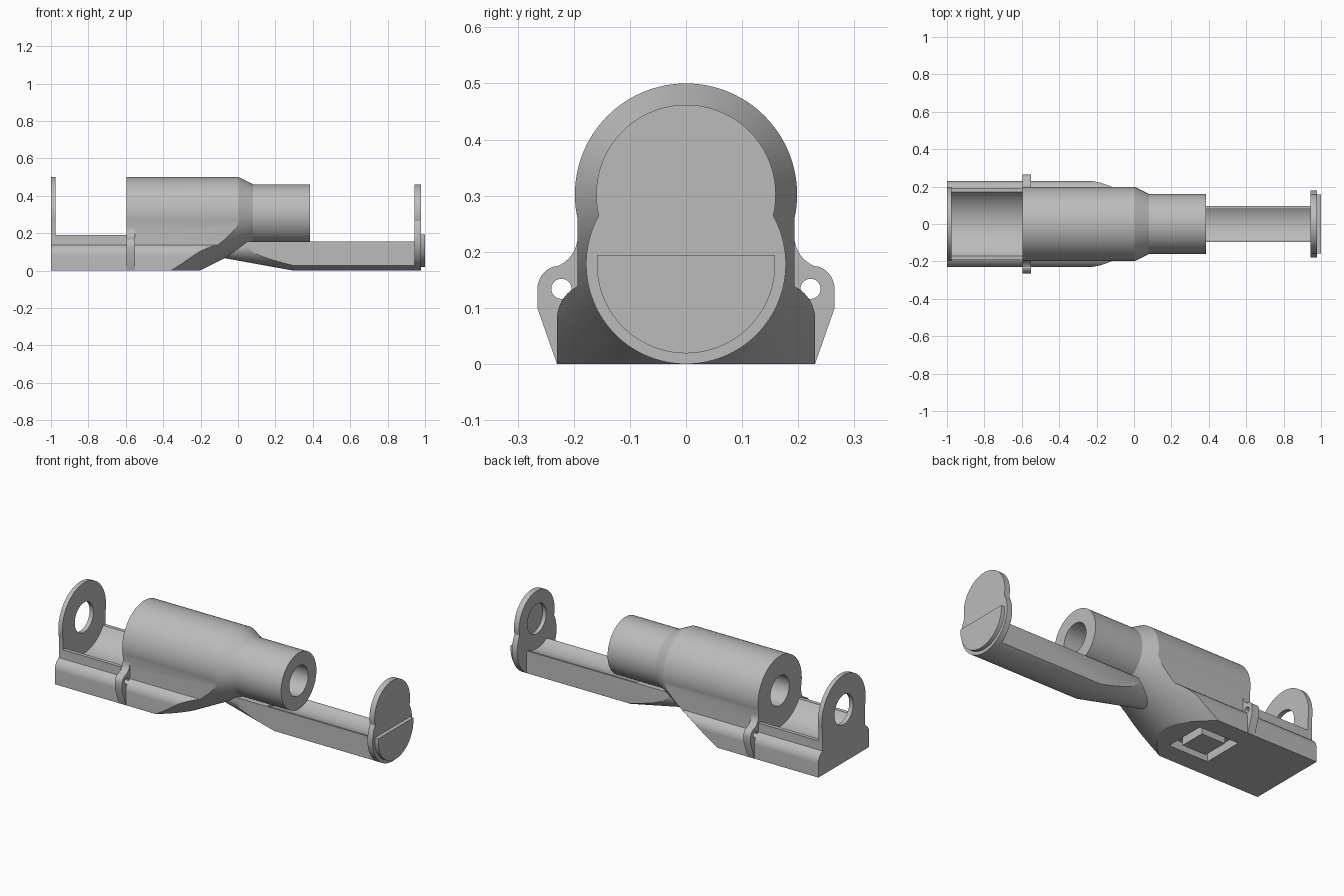
import bpy, bmesh, math

if "Cube" in bpy.data.objects:
    bpy.data.objects.remove(bpy.data.objects["Cube"])

grey = bpy.data.materials.new("plain_grey")
grey.diffuse_color = (0.5, 0.5, 0.5, 1)
grey.use_nodes = True
grey.node_tree.nodes["Principled BSDF"].inputs["Base Color"].default_value = grey.diffuse_color


def arc(cy, cz, r, a0, a1, n=24):
    """Arc points in the yz plane, angles in degrees."""
    angles = [math.radians(a0 + (a1 - a0) * i / n) for i in range(n + 1)]
    return [(cy + r * math.cos(a), cz + r * math.sin(a)) for a in angles]


def mirrored(half):
    """Close a right-hand half profile (bottom to top) with its mirror image."""
    return half + [(-y, z) for y, z in reversed(half) if abs(y) > 1e-5]


def loft(name, sections):
    """Solid through (x, yz points) sections."""
    bm = bmesh.new()
    rings = [[bm.verts.new((x, y, z)) for y, z in pts] for x, pts in sections]
    n = len(rings[0])
    bm.faces.new(rings[0])
    bm.faces.new(rings[-1])
    for a, b in zip(rings, rings[1:]):
        for i in range(n):
            bm.faces.new((a[i], a[(i + 1) % n], b[(i + 1) % n], b[i]))
    bmesh.ops.recalc_face_normals(bm, faces=bm.faces)
    mesh = bpy.data.meshes.new(name)
    bm.to_mesh(mesh)
    bm.free()
    mesh.materials.append(grey)
    ob = bpy.data.objects.new(name, mesh)
    bpy.context.collection.objects.link(ob)
    return ob


def prism(name, pts, x0, x1):
    return loft(name, [(x0, pts), (x1, pts)])


def circle(cz, r, n=72):
    return arc(0, cz, r, 0, 360, n)[:-1]


def box(name, x0, x1, y, z0, z1):
    return prism(name, [(-y, z0), (y, z0), (y, z1), (-y, z1)], x0, x1)


def combine(ob, other, op):
    """Apply a boolean and discard the helper."""
    other.hide_render = True
    mod = ob.modifiers.new(op, 'BOOLEAN')
    mod.object, mod.operation, mod.solver = other, op, 'EXACT'
    bpy.context.view_layer.objects.active = ob
    bpy.ops.object.modifier_apply(modifier=mod.name)
    bpy.data.objects.remove(other)


AXIS = 0.302   # height of the bore axis
LOW = 0.178    # height of the handle axis

# Main body: keel profile clipped by a long cone that tapers to the nose
half = [(0.23, 0)] + arc(0.165, 0.08, 0.065, 0, 64, 10) + [(0.193, 0.145)]
half += arc(0, AXIS, 0.198, -12.8, 90, 36)
body = prism("body", mirrored(half), -1.0, 0.12)
taper = loft("taper_helper", [(-1.2, circle(AXIS, 0.80, 96)),
                              (0.08, circle(AXIS, 0.16, 96)),
                              (0.30, circle(AXIS, 0.16, 96))])
combine(body, taper, 'INTERSECT')

# Open trough between the rear plate and the barrel
half = arc(0, AXIS, 0.205, -90, -33.1, 24) + [(0.4, 0.19), (0.4, 0.7)]
combine(body, prism("trough_helper", mirrored(half), -0.975, -0.595), 'DIFFERENCE')

# Nose tube and through bore
combine(body, prism("nose_helper", circle(AXIS, 0.16, 96), 0.10, 0.385), 'UNION')
combine(body, prism("bore_helper", circle(AXIS, 0.085), -1.1, 0.5), 'DIFFERENCE')

# Square ring recess under the base
ring = box("ring_helper", -0.58, -0.33, 0.12, -0.05, 0.05)
combine(ring, box("island_helper", -0.53, -0.38, 0.075, -0.1, 0.1), 'DIFFERENCE')
combine(body, ring, 'DIFFERENCE')

# Pierced ears on both sides of the barrel
for side, label in ((1, "right"), (-1, "left")):
    pts = [(0.18, 0), (0.23, 0), (0.265, 0.10)]
    pts += arc(0.222, 0.133, 0.043, 0, 70, 8)
    pts += arc(0.251, 0.228, 0.058, 250, 180, 8) + [(0.18, 0.228)]
    ear = prism(label + "_ear", [(side * y, z) for y, z in pts], -0.595, -0.55)
    hole = prism("ear_hole_helper", arc(side * 0.222, 0.134, 0.018, 0, 360, 24)[:-1], -0.7, -0.5)
    combine(ear, hole, 'DIFFERENCE')

# Handle bar: flat sides, round belly, pointed root
half = arc(0, LOW, 0.178, -90, -57.75, 16) + [(0.095, 0.155)]
bar = prism("handle_bar", mirrored(half), -0.10, 0.95)
root = loft("root_helper", [(-0.10, circle(0.117, 0.045, 96)),
                            (0.30, circle(LOW, 0.1785, 96)),
                            (1.0, circle(LOW, 0.1785, 96))])
combine(bar, root, 'INTERSECT')
combine(bar, prism("groove_helper", circle(AXIS, 0.17, 96), 0.25, 1.0), 'DIFFERENCE')

# End plate of two merged discs, with a blind hole facing the nose
half = arc(0, LOW, 0.178, -90, 28.9, 40) + arc(0, AXIS, 0.16, -13.4, 90, 36)
plate = prism("end_plate", mirrored(half), 0.945, 0.978)
combine(plate, prism("blind_helper", circle(AXIS, 0.085), 0.9, 0.968), 'DIFFERENCE')

# Raised half disc on the outer face
pts = arc(0, LOW, 0.159, 174, 366, 48)
prism("half_disc", pts, 0.975, 1.0)

# Smooth curved surfaces, keep edges sharp
bpy.ops.object.select_all(action='DESELECT')
for ob in bpy.context.collection.objects:
    ob.select_set(True)
    bpy.context.view_layer.objects.active = ob
bpy.ops.object.shade_smooth_by_angle(angle=math.radians(20))
